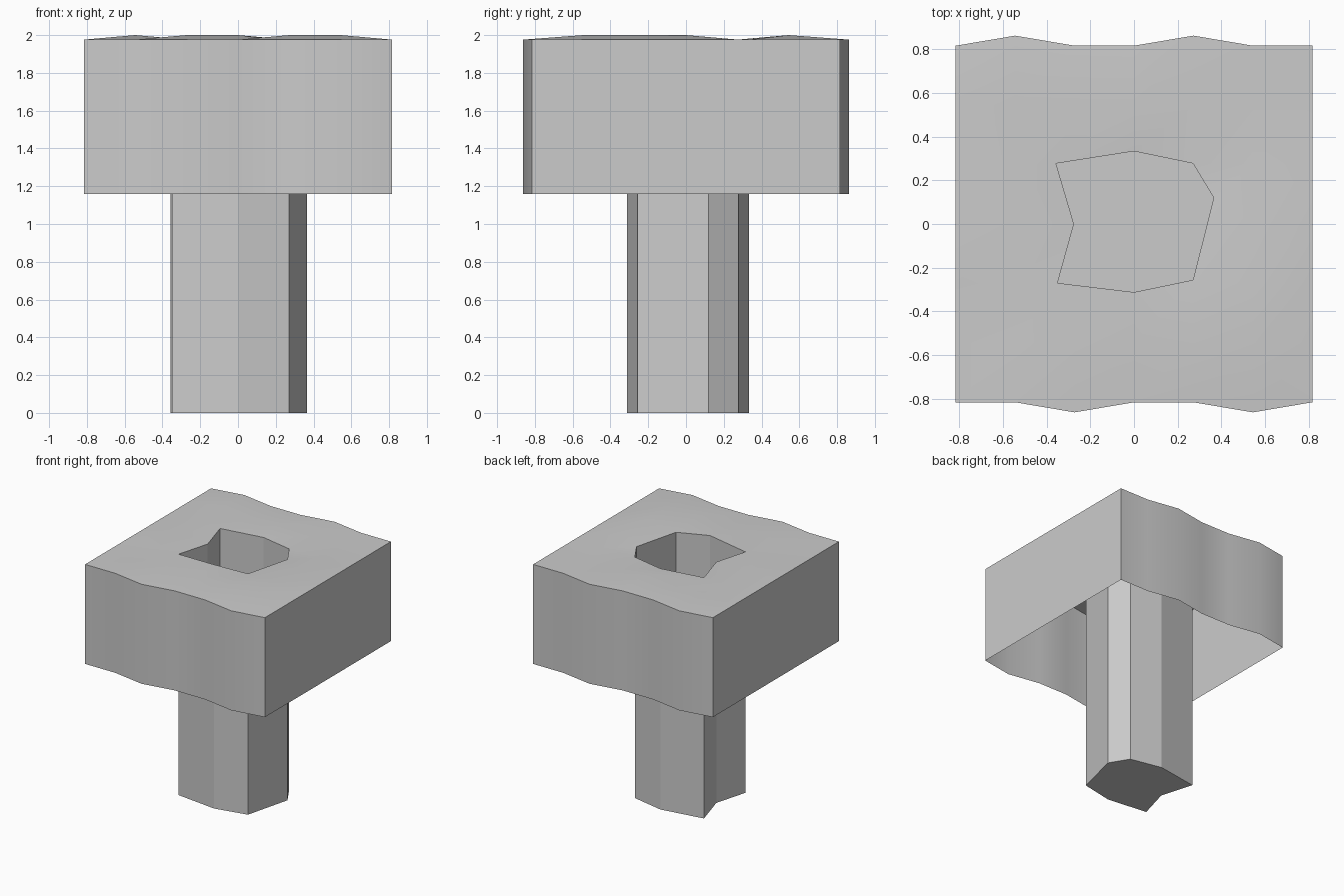
import bpy, bmesh

if "Cube" in bpy.data.objects:
    bpy.data.objects.remove(bpy.data.objects["Cube"])

STEP = 0.272
TOP, RIM = 1.976, 1.16

# Hole / shaft outline, keyed by grid cell around the centre (counter-clockwise)
RING = {(1, 0): (0.365, 0.12), (1, 1): (0.27, 0.277), (0, 1): (0.0, 0.333),
        (-1, 1): (-0.357, 0.277), (-1, 0): (-0.275, 0.0),
        (-1, -1): (-0.35, -0.27), (0, -1): (0.0, -0.312), (1, -1): (0.27, -0.256)}
# Bulges on the front and back edges, and raised points of the top
BULGE = {(-1, -3), (2, -3), (-2, 3), (1, 3)}
RAISED = {(1, -2), (2, -2), (2, -1), (2, 0), (-1, -2), (-2, 0),
          (-2, 2), (0, 2), (0, -1)}


def add_object(name, bm):
    mesh = bpy.data.meshes.new(name)
    bm.to_mesh(mesh)
    bm.free()
    obj = bpy.data.objects.new(name, mesh)
    bpy.context.collection.objects.link(obj)
    return obj


# Head: rough square slab, hollow and open underneath, with a central hole
bm = bmesh.new()
bmesh.ops.create_grid(bm, x_segments=6, y_segments=6, size=3 * STEP)
centre = None
outer = set()
for v in bm.verts:
    key = (round(v.co.x / STEP), round(v.co.y / STEP))
    v.co.z = 2.0 if key in RAISED else TOP
    if key in RING:
        v.co.x, v.co.y = RING[key]
    if key in BULGE:
        v.co.y += 0.046 * (1 if key[1] > 0 else -1)
    if key == (0, 0):
        centre = v
    if 3 in (abs(key[0]), abs(key[1])):
        outer.add(v)
bmesh.ops.delete(bm, geom=[centre], context='VERTS')
edges = [e for e in bm.edges if e.is_boundary and all(v in outer for v in e.verts)]
for v in [g for g in bmesh.ops.extrude_edge_only(bm, edges=edges)["geom"]
          if isinstance(g, bmesh.types.BMVert)]:
    v.co.z = RIM
bmesh.ops.recalc_face_normals(bm, faces=bm.faces[:])
bm.faces.ensure_lookup_table()
if max(bm.faces, key=lambda f: f.calc_center_median().z).normal.z < 0:
    bmesh.ops.reverse_faces(bm, faces=bm.faces[:])
head = add_object("head", bm)
bpy.context.view_layer.objects.active = head
head.select_set(True)
bpy.ops.object.shade_smooth_by_angle(angle=0.6)

# Shaft: eight-sided hollow tube from the hole to the ground, closed below
bm = bmesh.new()
low = [bm.verts.new((x, y, 0)) for x, y in RING.values()]
high = [bm.verts.new((x, y, 2.0 if k in RAISED else TOP)) for k, (x, y) in RING.items()]
for i in range(8):
    j = (i + 1) % 8
    bm.faces.new((low[i], low[j], high[j], high[i]))
bm.faces.new(low[::-1])
add_object("shaft", bm)
